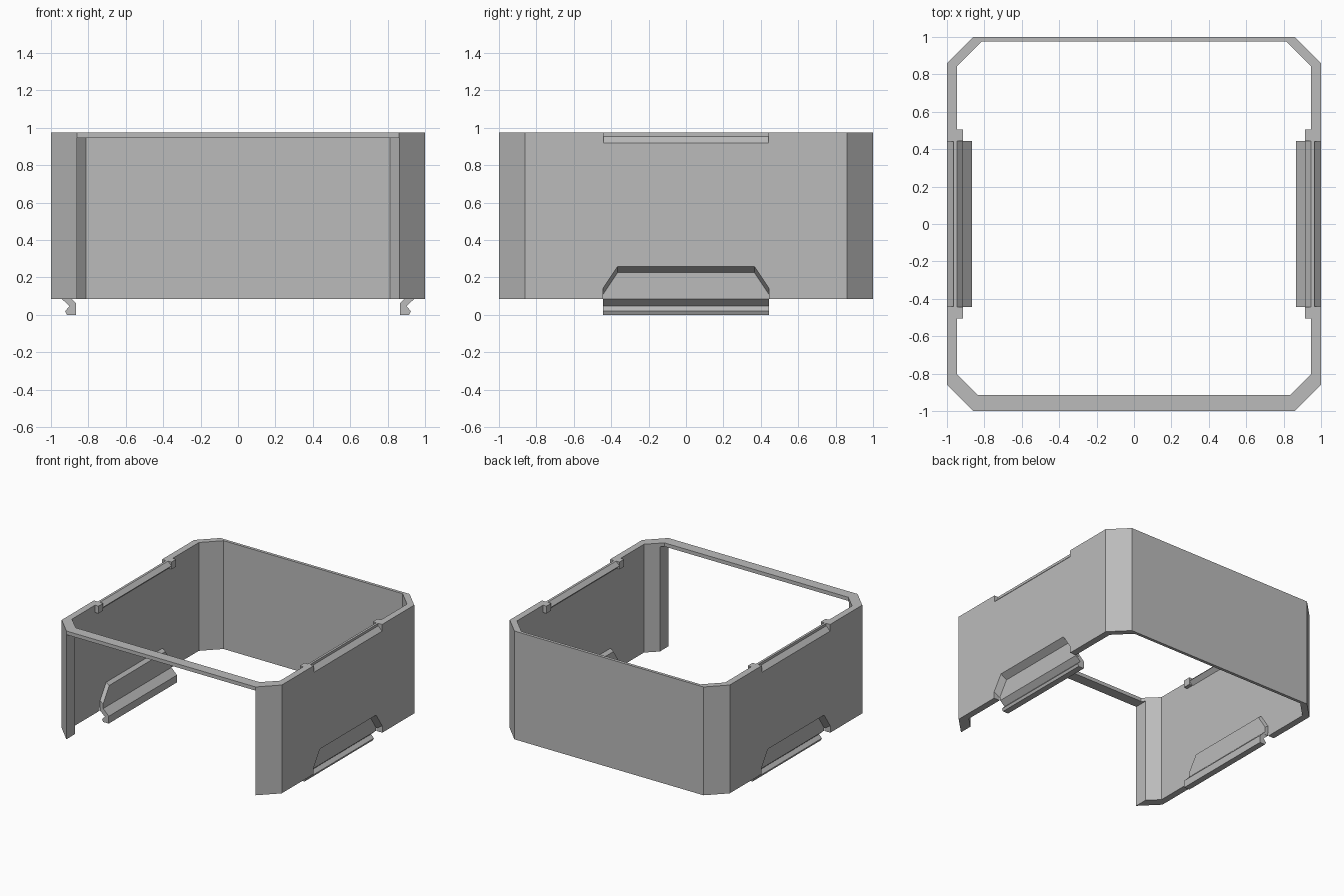
import bpy
import bmesh

if "Cube" in bpy.data.objects:
    bpy.data.objects.remove(bpy.data.objects["Cube"], do_unlink=True)

GREY = (0.5, 0.5, 0.5, 1)
mat = bpy.data.materials.new("light grey plastic")
mat.use_nodes = True
mat.diffuse_color = GREY
bsdf = next(n for n in mat.node_tree.nodes if n.type == 'BSDF_PRINCIPLED')
bsdf.inputs["Base Color"].default_value = GREY


def loft(name, loop_a, loop_b):
    """Closed solid between two matching loops."""
    bm = bmesh.new()
    a = [bm.verts.new(p) for p in loop_a]
    b = [bm.verts.new(p) for p in loop_b]
    bm.faces.new(a)
    bm.faces.new(b[::-1])
    for i in range(len(a)):
        j = (i + 1) % len(a)
        bm.faces.new((a[i], b[i], b[j], a[j]))
    bmesh.ops.recalc_face_normals(bm, faces=bm.faces[:])
    me = bpy.data.meshes.new(name)
    bm.to_mesh(me)
    bm.free()
    me.materials.append(mat)
    ob = bpy.data.objects.new(name, me)
    bpy.context.collection.objects.link(ob)
    return ob


def prism_z(name, outline, z0, z1):
    return loft(name, [(x, y, z0) for x, y in outline], [(x, y, z1) for x, y in outline])


def prism_y(name, profile, y0, y1, side):
    return loft(name, [(side * x, y0, z) for x, z in profile],
                [(side * x, y1, z) for x, z in profile])


def trapezoid(x, shift, bottom):
    """Outline of the latch pocket, moved up by shift."""
    half = [(0.445, bottom), (0.445, 0.14 + shift), (0.365, 0.26 + shift)]
    return [(x, y, z) for y, z in half] + [(x, -y, z) for y, z in reversed(half)]


def cut(target, cutter):
    cutter.hide_render = True
    cutter.hide_viewport = False
    mod = target.modifiers.new(cutter.name, 'BOOLEAN')
    mod.operation = 'DIFFERENCE'
    mod.solver = 'EXACT'
    mod.object = cutter
    bpy.context.view_layer.objects.active = target
    bpy.ops.object.modifier_apply(modifier=mod.name)
    bpy.data.objects.remove(cutter, do_unlink=True)


def mirrored(half):
    """Right half of an outline completed across x = 0."""
    return half + [(-x, y) for x, y in reversed(half)]


# Chamfered frame: outer block minus the inside and the front opening
outer = mirrored([(0.86, -1), (1, -0.86), (1, 0.86), (0.86, 1)])
inner = mirrored([(0.836, -0.913), (0.946, -0.805), (0.946, 0.843), (0.814, 0.975)])
frame = prism_z("frame_wall", outer, 0.085, 0.975)
cut(frame, prism_z("inside_cutter", inner, -0.2, 1.2))
opening = [(-0.86, -1.2), (0.86, -1.2), (0.86, -0.5), (-0.86, -0.5)]
cut(frame, prism_z("front_cutter", opening, -0.2, 0.945))

HOOK = [(0.942, 0.085), (0.90, 0.047), (0.925, 0.02), (0.915, 0), (0.865, 0),
        (0.865, 0.06), (0.915, 0.11), (0.942, 0.11)]
LIP = [(0.946, 0.975), (0.915, 0.943), (0.946, 0.913)]
GROOVE = [(0.965, 1.1), (0.965, 0.955), (1.01, 0.91), (1.1, 0.91), (1.1, 1.1)]
TAB = [(0.915, 0.915), (0.946, 0.915), (0.946, 0.975), (0.915, 0.975)]

for label, s in (("left", 1), ("right", -1)):
    # Outer groove along the top edge and latch pocket at the bottom edge
    cut(frame, prism_y("groove_cutter", GROOVE, -0.442, 0.442, s))
    cut(frame, loft("pocket_cutter", trapezoid(s * 1.058, 0.035, -0.1),
                    trapezoid(s * 0.942, -0.035, -0.1)))
    # Wall bulging inward behind the pocket
    loft(label + "_latch_panel", trapezoid(s * 0.942, 0.03, 0.085),
         trapezoid(s * 0.915, 0.01, 0.085))
    # Hanging hook, receiving lip and end stops
    prism_y(label + "_hook", HOOK, -0.443, 0.443, s)
    prism_y(label + "_lip", LIP, -0.443, 0.443, s)
    for end, e in (("back", 1), ("front", -1)):
        prism_y(f"{label}_{end}_stop", TAB, e * 0.443, e * 0.505, s)
